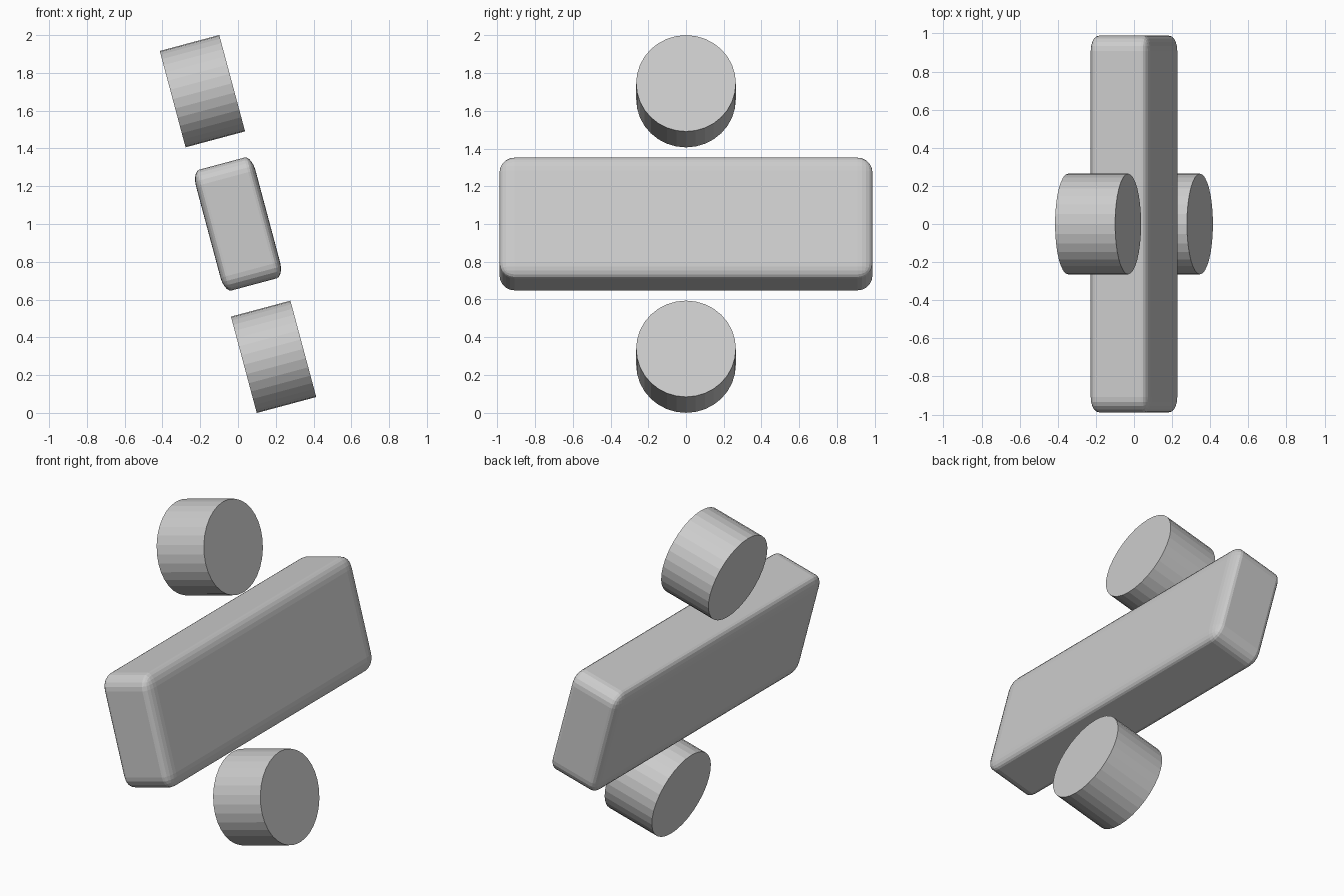
import bpy, bmesh
from math import radians, pi
from mathutils import Matrix

if "Cube" in bpy.data.objects:
    bpy.data.objects.remove(bpy.data.objects["Cube"])

# Whole sign leans 15 degrees to the left about its centre
LEAN = Matrix.Translation((0, 0, 1)) @ Matrix.Rotation(radians(-15), 4, 'Y')
DEPTH = 0.326


def finish(name, bm):
    bm.transform(LEAN)
    bmesh.ops.recalc_face_normals(bm, faces=bm.faces)
    mesh = bpy.data.meshes.new(name)
    bm.to_mesh(mesh)
    bm.free()
    obj = bpy.data.objects.new(name, mesh)
    bpy.context.collection.objects.link(obj)


# Long rounded bar, with the rounding squashed to half across its depth
bm = bmesh.new()
bmesh.ops.create_cube(bm, size=1)
bmesh.ops.scale(bm, vec=(DEPTH * 2, 1.976, 0.662), verts=bm.verts)
bmesh.ops.bevel(bm, geom=bm.edges[:], offset=0.08, segments=5,
                profile=0.5, affect='EDGES')
bmesh.ops.scale(bm, vec=(0.5, 1, 1), verts=bm.verts)
finish("bar", bm)

# Faceted round dots above and below the bar
for name, z in (("upper_dot", 0.728), ("lower_dot", -0.728)):
    bm = bmesh.new()
    bmesh.ops.create_cone(
        bm, cap_ends=True, segments=32, radius1=0.264, radius2=0.264, depth=DEPTH,
        matrix=Matrix.Translation((0, 0, z)) @ Matrix.Rotation(pi / 2, 4, 'Y'))
    finish(name, bm)
